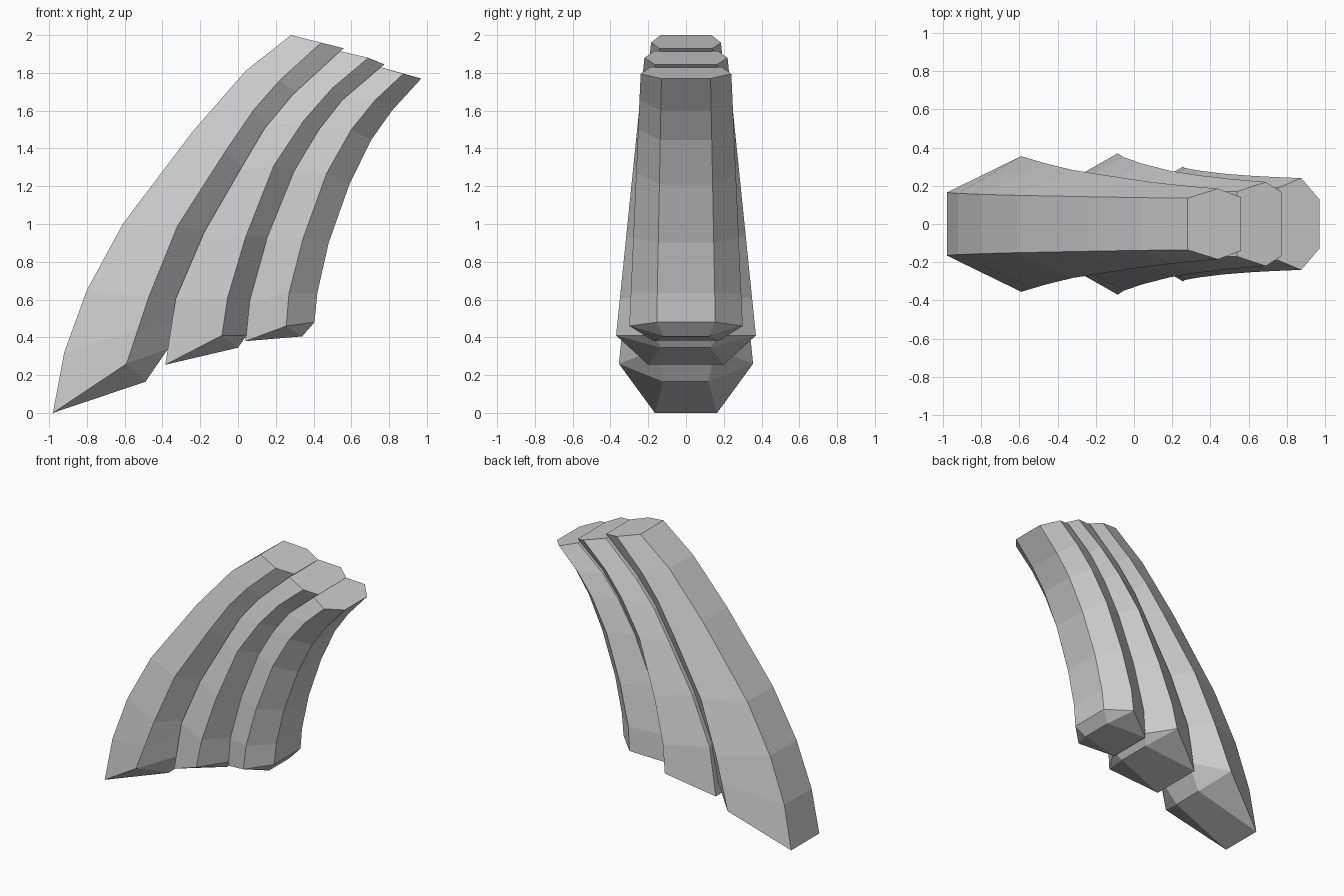
import bpy
import bmesh
from mathutils import Vector

default_cube = bpy.data.objects.get("Cube")
if default_cube:
    bpy.data.objects.remove(default_cube, do_unlink=True)

# One plain grey for the whole model
grey = bpy.data.materials.new("plain grey")
grey.use_nodes = True
grey_colour = (0.6, 0.6, 0.6, 1.0)
grey.diffuse_color = grey_colour
grey.node_tree.nodes["Principled BSDF"].inputs["Base Color"].default_value = grey_colour


def shifted(points, first, dx, dz):
    """Path tucked slightly under the neighbouring plate, with its own lower end."""
    return [first] + [(x + dx, z + dz) for x, z in points[1:]]


def rail(points, low_width, high_width):
    """Pair of mirrored 3D paths whose half width changes evenly with height."""
    low, high = points[0][1], points[-1][1]
    pairs = []
    for x, z in points:
        t = (z - low) / (high - low)
        y = low_width + (high_width - low_width) * t
        pairs.append((Vector((x, -y, z)), Vector((x, y, z))))
    return pairs


def make_plate(name, outer, ridge, inner, heel):
    """Curved six-sided plate with a flat top and a pointed, chamfered lower end."""
    bm = bmesh.new()
    rings = []
    for o, r, i in zip(outer, ridge, inner):
        loop = (o[0], r[0], i[0], i[1], r[1], o[1])
        rings.append([bm.verts.new(co) for co in loop])

    # Sides swept from ring to ring
    for lower, upper in zip(rings, rings[1:]):
        for a in range(len(lower)):
            b = (a + 1) % len(lower)
            bm.faces.new((lower[a], lower[b], upper[b], upper[a]))
    bm.faces.new(rings[-1])

    # Lower end: sole and heel chamfer, with a triangle towards each ridge
    of, rf, inf, inb, rb, ob = rings[0]
    x, z, width = heel
    hf, hb = [bm.verts.new((x, side * width, z)) for side in (-1, 1)]
    for face in ((of, ob, hb, hf), (hf, hb, inb, inf),
                 (of, hf, rf), (hf, inf, rf),
                 (ob, rb, hb), (hb, rb, inb)):
        bm.faces.new(face)

    bmesh.ops.recalc_face_normals(bm, faces=bm.faces)
    mesh = bpy.data.meshes.new(name)
    bm.to_mesh(mesh)
    bm.free()
    mesh.materials.append(grey)
    plate = bpy.data.objects.new(name, mesh)
    bpy.context.collection.objects.link(plate)
    return plate


# Long plate
long_outer = [(-.98, 0), (-.92, .32), (-.8, .65), (-.61, 1),
              (-.24, 1.49), (-.1, 1.65), (.04, 1.81), (.28, 2)]
long_ridge = [(-.59, .26), (-.53, .44), (-.47, .62), (-.32, .99),
              (-.07, 1.38), (.08, 1.6), (.22, 1.76), (.44, 1.96)]
long_inner = [(-.37, .34), (-.34, .48), (-.31, .62), (-.16, .97),
              (.03, 1.3), (.16, 1.52), (.31, 1.7), (.56, 1.93)]
make_plate("long_plate",
           rail(long_outer, .165, .135),
           rail(long_ridge, .355, .185),
           rail(long_inner, .15, .14),
           heel=(-.49, .165, .12))

# Middle plate
middle_outer = shifted(long_inner[1:], (-.385, .255), -.02, -.015)
middle_ridge = [(-.085, .41), (-.055, .61), (.04, .93), (.19, 1.31),
                (.35, 1.55), (.5, 1.72), (.69, 1.88)]
middle_inner = [(.045, .41), (.07, .6), (.165, .93), (.315, 1.29),
                (.445, 1.51), (.57, 1.67), (.775, 1.845)]
make_plate("middle_plate",
           rail(middle_outer, .2, .17),
           rail(middle_ridge, .37, .22),
           rail(middle_inner, .17, .165),
           heel=(0, .345, .13))

# Short plate
short_outer = shifted(middle_inner, (.04, .38), -.02, -.015)
short_ridge = [(.255, .46), (.27, .635), (.345, .925), (.47, 1.27),
               (.6, 1.5), (.725, 1.655), (.875, 1.795)]
short_inner = [(.405, .48), (.42, .635), (.48, .9), (.59, 1.21),
               (.705, 1.445), (.815, 1.6), (.97, 1.77)]
make_plate("short_plate",
           rail(short_outer, .17, .19),
           rail(short_ridge, .3, .24),
           rail(short_inner, .155, .13),
           heel=(.34, .405, .12))
